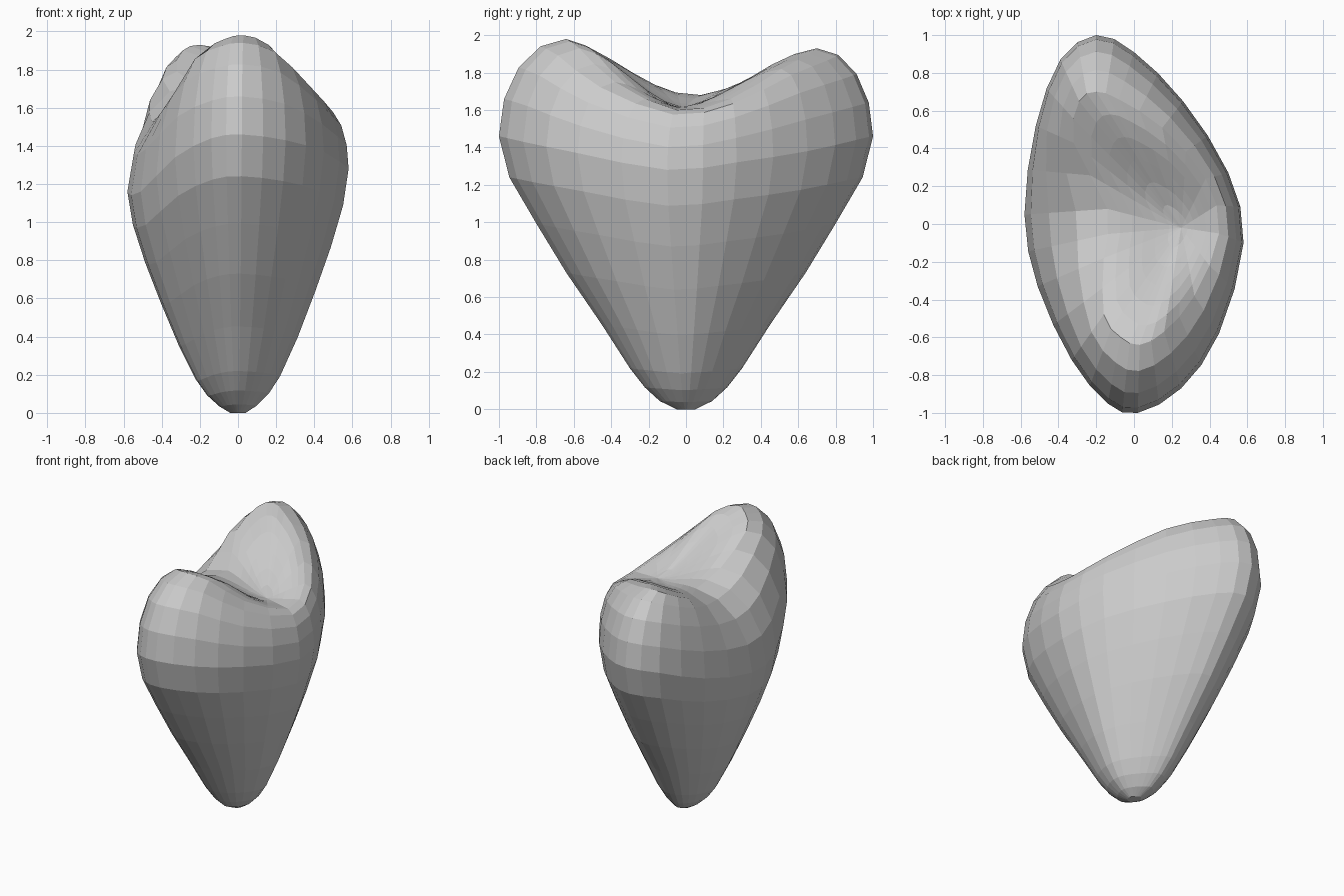
import bpy, bmesh, math
from mathutils import Vector

if "Cube" in bpy.data.objects:
    bpy.data.objects.remove(bpy.data.objects["Cube"])

# Stations around the body: widest point (x, y, z), then top rim point (x, y, z)
KEYS = [
    (0.02, -1.00, 1.46, 0.03, -0.64, 1.98), (0.25, -0.87, 1.43, 0.16, -0.57, 1.93),
    (0.45, -0.58, 1.37, 0.32, -0.38, 1.75), (0.58, -0.10, 1.28, 0.45, -0.05, 1.60),
    (0.50, 0.27, 1.32, 0.38, 0.24, 1.66), (0.26, 0.65, 1.38, 0.15, 0.51, 1.82),
    (0.00, 0.91, 1.44, -0.08, 0.66, 1.90), (-0.20, 1.00, 1.46, -0.20, 0.70, 1.93),
    (-0.39, 0.87, 1.42, -0.29, 0.65, 1.90), (-0.52, 0.52, 1.28, -0.32, 0.43, 1.79),
    (-0.58, 0.05, 1.16, -0.14, 0.08, 1.68), (-0.51, -0.33, 1.16, -0.16, -0.18, 1.74),
    (-0.33, -0.72, 1.34, -0.16, -0.48, 1.90), (-0.14, -0.95, 1.44, -0.07, -0.60, 1.96),
]
# Lower body levels: height fraction, x scale, y scale
LEVELS = [(0.0, 0.07, 0.05), (0.03, 0.17, 0.14), (0.08, 0.28, 0.22), (0.15, 0.38, 0.30),
          (0.31, 0.54, 0.45), (0.5, 0.70, 0.64), (0.68, 0.84, 0.80), (0.85, 0.95, 0.945)]
PIT = Vector((0.25, -0.02, 1.615))


def spline(t):
    """Closed Catmull-Rom through the stations."""
    i, u, n = int(t), t - int(t), len(KEYS)
    a, b, c, d = (KEYS[(i + k) % n] for k in (-1, 0, 1, 2))
    return [0.5 * (2 * q + (r - p) * u + (2 * p - 5 * q + 4 * r - s) * u * u
                   + (3 * q - p - 3 * r + s) * u ** 3) for p, q, r, s in zip(a, b, c, d)]


stations = [spline(k / 2) for k in range(2 * len(KEYS))]
rings = []

# Tapering lower body
for f, sx, sy in LEVELS:
    rings.append([Vector((s[0] * sx, s[1] * sy, s[2] * f)) for s in stations])

# Rounded shoulders from the widest line up to the rim
for k in range(5):
    a = math.pi / 2 * k / 4
    w, h = 1 - math.cos(a), math.sin(a)
    rings.append([Vector((s[0] + (s[3] - s[0]) * w, s[1] + (s[4] - s[1]) * w,
                          s[2] + (s[5] - s[2]) * h)) for s in stations])

# Saddle-shaped hollow between the two lobes
for k in range(1, 6):
    u = k / 6
    g = 0.7 * (1 + math.cos(math.pi * u)) / 2 + 0.3 * (1 - u)
    ring = []
    for s in stations:
        p = Vector(s[3:]).lerp(PIT, u)
        p.z = PIT.z + (s[5] - PIT.z) * g
        ring.append(p)
    rings.append(ring)

# Skin the rings into one closed surface
bm = bmesh.new()
loops = [[bm.verts.new(p) for p in r] for r in rings]
n = len(stations)
for lo, hi in zip(loops, loops[1:]):
    for j in range(n):
        bm.faces.new((lo[j], lo[(j + 1) % n], hi[(j + 1) % n], hi[j]))
bm.faces.new(loops[0][::-1])
pit = bm.verts.new(PIT)
for j in range(n):
    bm.faces.new((loops[-1][j], loops[-1][(j + 1) % n], pit))
bmesh.ops.recalc_face_normals(bm, faces=bm.faces)

mesh = bpy.data.meshes.new("heart_body")
bm.to_mesh(mesh)
bm.free()
body = bpy.data.objects.new("heart_body", mesh)
bpy.context.collection.objects.link(body)
